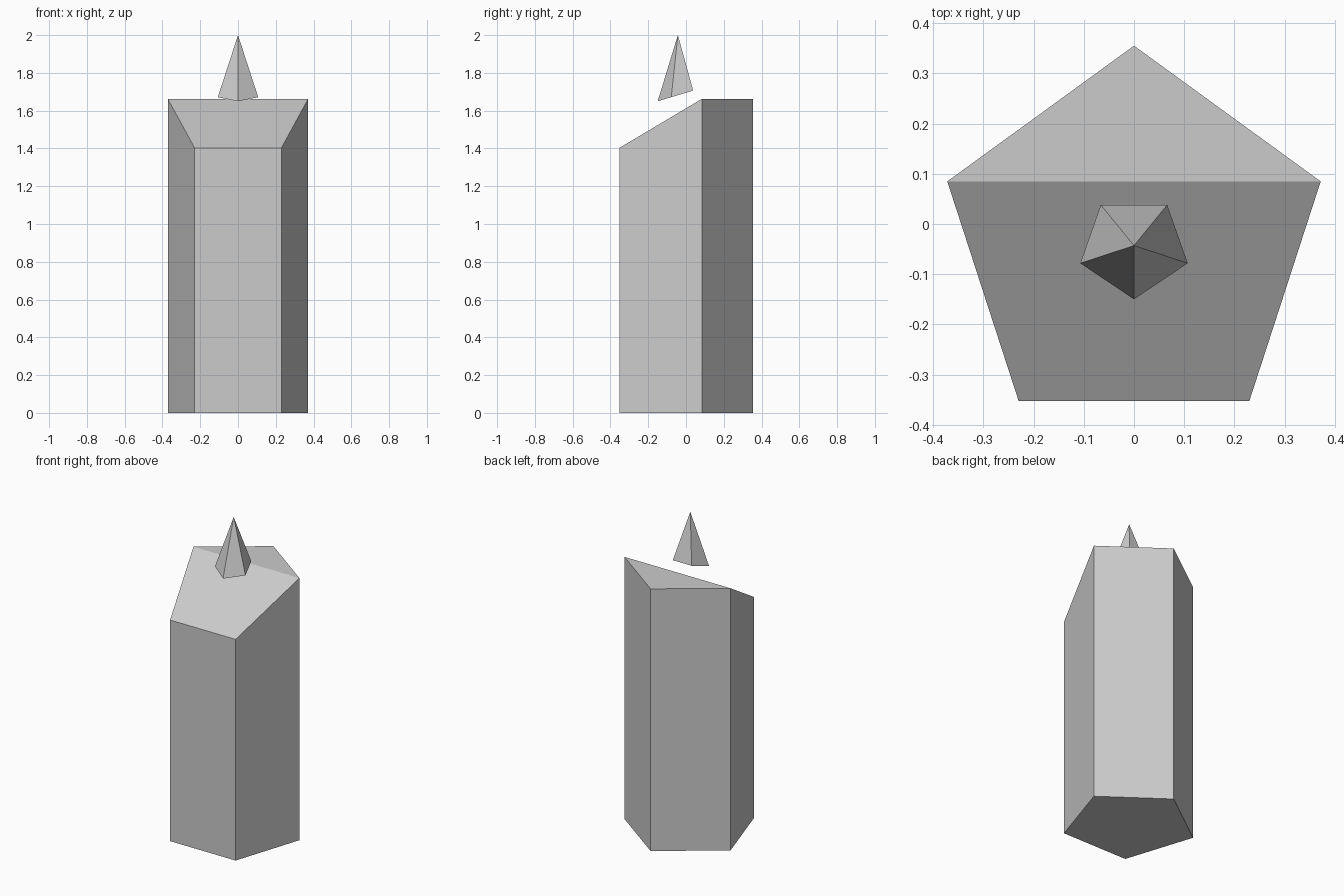
import bpy, bmesh
from mathutils import Matrix

if "Cube" in bpy.data.objects:
    bpy.data.objects.remove(bpy.data.objects["Cube"])


def finish(bm, name):
    bmesh.ops.recalc_face_normals(bm, faces=bm.faces)
    mesh = bpy.data.meshes.new(name)
    bm.to_mesh(mesh)
    bm.free()
    obj = bpy.data.objects.new(name, mesh)
    bpy.context.collection.objects.link(obj)
    return obj


def pentagon_cone(r1, r2, height, turn):
    """Five-sided cone or prism standing on z = 0, one corner on the y axis."""
    bm = bmesh.new()
    bmesh.ops.create_cone(bm, cap_ends=True, segments=5, radius1=r1, radius2=r2,
                          depth=height, matrix=Matrix.Translation((0, 0, height / 2)))
    bmesh.ops.remove_doubles(bm, verts=bm.verts, dist=1e-4)
    # put a corner on +y (turn = 1) or -y (turn = -1), whatever the start angle
    tip = max((v for v in bm.verts if v.co.z < 1e-4), key=lambda v: v.co.y)
    if abs(tip.co.x) > 1e-4:
        bmesh.ops.rotate(bm, verts=bm.verts, matrix=Matrix.Rotation(
            tip.co.xy.angle_signed((0, 1)) * -1, 3, 'Z'))
        tip_now = max((v for v in bm.verts if v.co.z < 1e-4), key=lambda v: v.co.y)
        assert abs(tip_now.co.x) < 1e-3
    if turn < 0:
        bmesh.ops.rotate(bm, verts=bm.verts, matrix=Matrix.Rotation(3.14159265, 3, 'Z'))
    return bm


# Candle body: pentagonal prism whose front top edge is melted down
bm = pentagon_cone(0.391, 0.391, 1.663, 1)
bmesh.ops.translate(bm, verts=bm.verts, vec=(0, -0.036, 0))
top = [v for v in bm.verts if v.co.z > 1]
for v in top:
    if v.co.y < -0.2:
        v.co.z = 1.403
fold = [v for v in top if -0.2 < v.co.y < 0.2]
bmesh.ops.connect_verts(bm, verts=fold)
finish(bm, "candle_body")

# Flame: five-sided spike with a slanted base, floating above the wax
bm = pentagon_cone(0.1125, 0, 0.319, -1)
for v in bm.verts:
    v.co.y *= 0.924
    if v.co.z < 0.01:
        v.co.z += 0.3 * v.co.y
    v.co.y -= 0.046 if v.co.z < 0.2 else 0.043
    v.co.z += 1.681
finish(bm, "flame")
